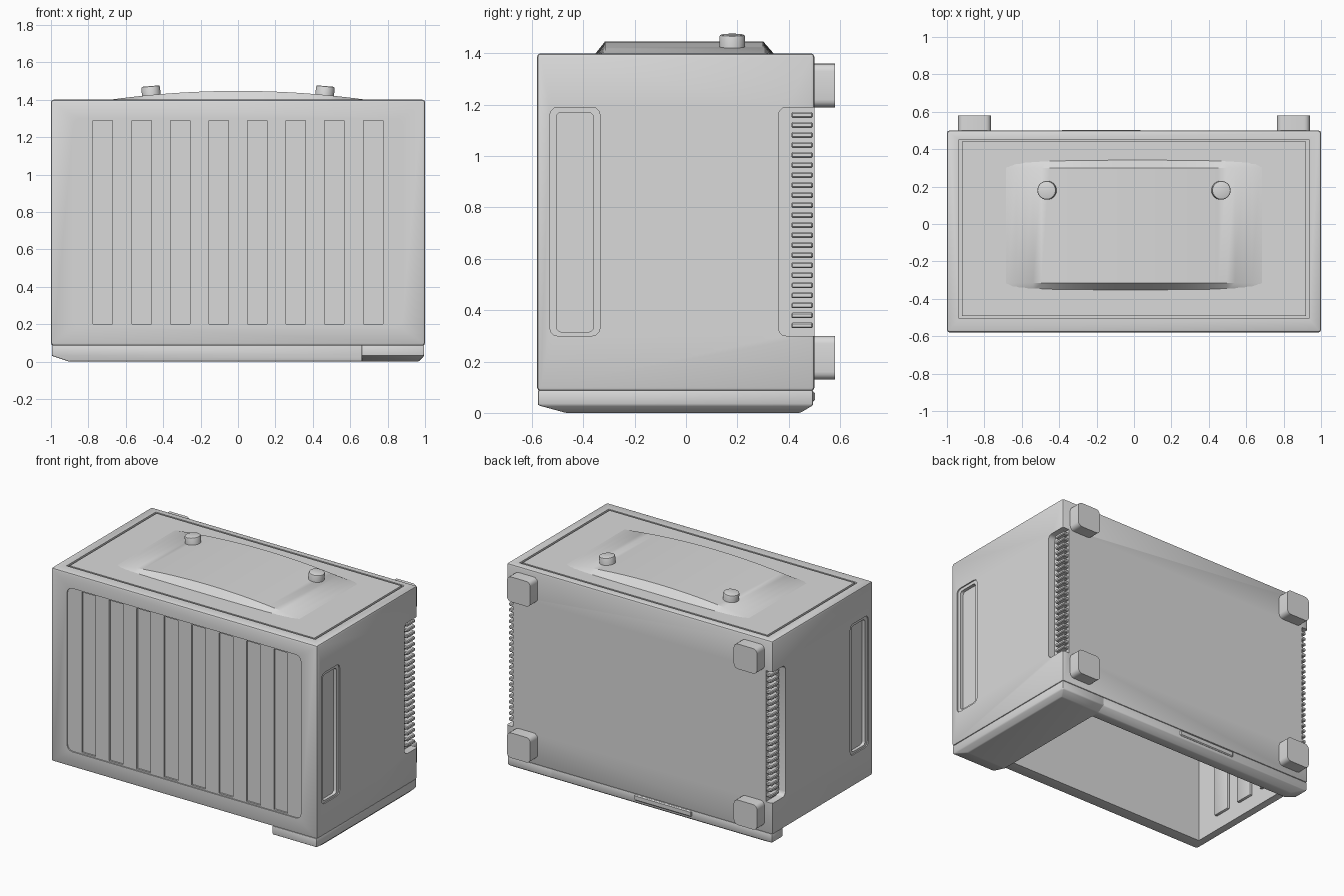
import bpy, bmesh
from math import radians, sin, asin
from mathutils import Matrix, Vector

cube = bpy.data.objects.get("Cube")
if cube:
    bpy.data.objects.remove(cube, do_unlink=True)

grey = bpy.data.materials.new("light grey")
grey.use_nodes = True
grey.diffuse_color = (0.7, 0.7, 0.7, 1)
grey.node_tree.nodes["Principled BSDF"].inputs["Base Color"].default_value = (0.7, 0.7, 0.7, 1)


def finish(name, bm):
    bmesh.ops.recalc_face_normals(bm, faces=bm.faces)
    mesh = bpy.data.meshes.new(name)
    bm.to_mesh(mesh)
    bm.free()
    mesh.materials.append(grey)
    ob = bpy.data.objects.new(name, mesh)
    bpy.context.collection.objects.link(ob)
    return ob


def box(name, xs, ys, zs, round_by=0, axis=None, segments=3):
    """Box from ranges; rounds all edges, or only those along one axis."""
    bm = bmesh.new()
    bmesh.ops.create_cube(bm, size=1)
    for v in bm.verts:
        v.co = Vector([r[0] if c < 0 else r[1] for c, r in zip(v.co, (xs, ys, zs))])
    if round_by:
        edges = [e for e in bm.edges if axis is None or
                 abs((e.verts[0].co - e.verts[1].co).normalized()[axis]) > 0.9]
        bmesh.ops.bevel(bm, geom=edges, offset=round_by, segments=segments,
                        profile=0.5, affect='EDGES')
    return finish(name, bm)


def cut(target, cutter):
    cutter.hide_render = True
    mod = target.modifiers.new("cut", 'BOOLEAN')
    mod.operation = 'DIFFERENCE'
    mod.solver = 'EXACT'
    mod.object = cutter
    bpy.context.view_layer.objects.active = target
    bpy.ops.object.modifier_apply(modifier=mod.name)
    bpy.data.objects.remove(cutter, do_unlink=True)


def mirrored(lo, hi, side):
    return tuple(sorted((lo * side, hi * side)))


# Main casing, hollow and open underneath
casing = box("casing", (-1, 1), (-0.58, 0.5), (0.085, 1.4), 0.014, segments=2)
cut(casing, box("cavity", (-0.94, 0.66), (-0.49, 0.39), (0, 1.34)))

# Ribbed front panel
cut(casing, box("front_recess", (-0.88, 0.88), (-0.7, -0.572), (0.19, 1.3), 0.04, 1))
for i in range(8):
    x = -0.722 + i * 0.2063
    cut(casing, box("front_groove", (x - 0.052, x + 0.052), (-0.7, -0.56), (0.2, 1.29)))

# Side grips and notched back corners
for side in (-1, 1):
    cut(casing, box("grip_rim", mirrored(0.992, 1.2, side), (-0.53, -0.335),
                    (0.3, 1.19), 0.03, 0))
    cut(casing, box("grip", mirrored(0.97, 1.2, side), (-0.505, -0.36),
                    (0.315, 1.17), 0.02, 0))
    cut(casing, box("corner_notch", mirrored(0.95, 1.2, side), (0.36, 0.7),
                    (0.3, 1.19), 0.03, 0))

# Groove around the top panel
for side in (-1, 1):
    cut(casing, box("top_groove", mirrored(0.92, 0.935, side), (-0.505, 0.452), (1.385, 1.5)))
for y in (-0.505, 0.44):
    cut(casing, box("top_groove", (-0.93, 0.93), (y, y + 0.012), (1.385, 1.5)))

# Stacked cooling fins in the back corners
for side, label in ((-1, "right"), (1, "left")):
    for i in range(22):
        z = 0.33 + i * 0.039
        box(f"{label}_fin_{i + 1}", mirrored(0.94, 0.988, side), (0.41, 0.494),
            (z, z + 0.022), 0.005, segments=1)

# Vertical ribs inside the cavity
for i in range(3):
    y = -0.32 + i * 0.22
    box(f"inner_rib_{i + 1}", (-0.945, -0.92), (y, y + 0.13), (0.18, 1.3), 0.01, segments=2)

# Domed lid: an arc across the width with sloping front and back
bm = bmesh.new()
rows = []
steps = 32
for i in range(steps + 1):
    t = 2 * i / steps - 1
    x, z = 0.72 * t, 1.395 + 0.052 * (1 - t * t)
    rows.append([bm.verts.new(p) for p in
                 ((x, -0.36, 1.39), (x, -0.315, z), (x, 0.3, z), (x, 0.35, 1.39))])
for a, b in zip(rows, rows[1:]):
    for k in range(4):
        bm.faces.new((a[k], a[(k + 1) % 4], b[(k + 1) % 4], b[k]))
bm.faces.new(rows[0])
bm.faces.new(rows[-1])
finish("top_dome", bm)

# Buttons standing square to the dome
for side, label in ((-1, "right"), (1, "left")):
    bm = bmesh.new()
    bmesh.ops.create_cone(bm, cap_ends=True, segments=32, radius1=0.05, radius2=0.05, depth=0.06)
    rim = [e for e in bm.edges if e.verts[0].co.z > 0 and e.verts[1].co.z > 0]
    bmesh.ops.bevel(bm, geom=rim, offset=0.008, segments=2, profile=0.5, affect='EDGES')
    bm.transform(Matrix.Translation((0.465 * side, 0.18, 1.443))
                 @ Matrix.Rotation(radians(5) * side, 4, 'Y'))
    finish(f"{label}_button", bm)

# Rubber feet on the back
for side, label in ((-1, "right"), (1, "left")):
    for z, level in ((0.13, "lower"), (1.19, "upper")):
        foot = box(f"{level}_{label}_back_foot", mirrored(0.765, 0.94, side), (0.47, 0.58),
                   (z, z + 0.17), 0.03, 1, 4)


def base_part(name, xs, ys, left, right, front, back):
    """Base piece with bottom edges chamfered by the given insets."""
    bm = bmesh.new()
    outer = [(xs[0], ys[0]), (xs[1], ys[0]), (xs[1], ys[1]), (xs[0], ys[1])]
    inner = [(xs[0] + left, ys[0] + front), (xs[1] - right, ys[0] + front),
             (xs[1] - right, ys[1] - back), (xs[0] + left, ys[1] - back)]
    rings = [[bm.verts.new((x, y, z)) for x, y in pts]
             for pts, z in ((outer, 0.088), (outer, 0.03), (inner, 0))]
    bm.faces.new(rings[0])
    bm.faces.new(rings[2])
    for a, b in zip(rings, rings[1:]):
        for k in range(4):
            bm.faces.new((a[k], a[(k + 1) % 4], b[(k + 1) % 4], b[k]))
    bmesh.ops.bevel(bm, geom=bm.edges[:], offset=0.006, segments=2, profile=0.5, affect='EDGES')
    return finish(name, bm)


# Base: an end block and a rail along the back, with a latch plate
base_part("base_block", (0.66, 0.995), (-0.577, 0.495), 0, 0.03, 0.11, 0.05)
base_part("base_rail", (-0.995, 0.67), (0.38, 0.495), 0.09, 0, 0, 0.05)
box("latch_plate", (-0.39, 0.04), (0.47, 0.502), (0.045, 0.083), 0.006, segments=1)

# Smooth the rounded edges, keep the corners crisp
bpy.ops.object.select_all(action='DESELECT')
for ob in bpy.context.collection.objects:
    if ob.type == 'MESH' and grey.name in ob.data.materials:
        ob.select_set(True)
        bpy.context.view_layer.objects.active = ob
bpy.ops.object.shade_smooth_by_angle(angle=radians(32))
